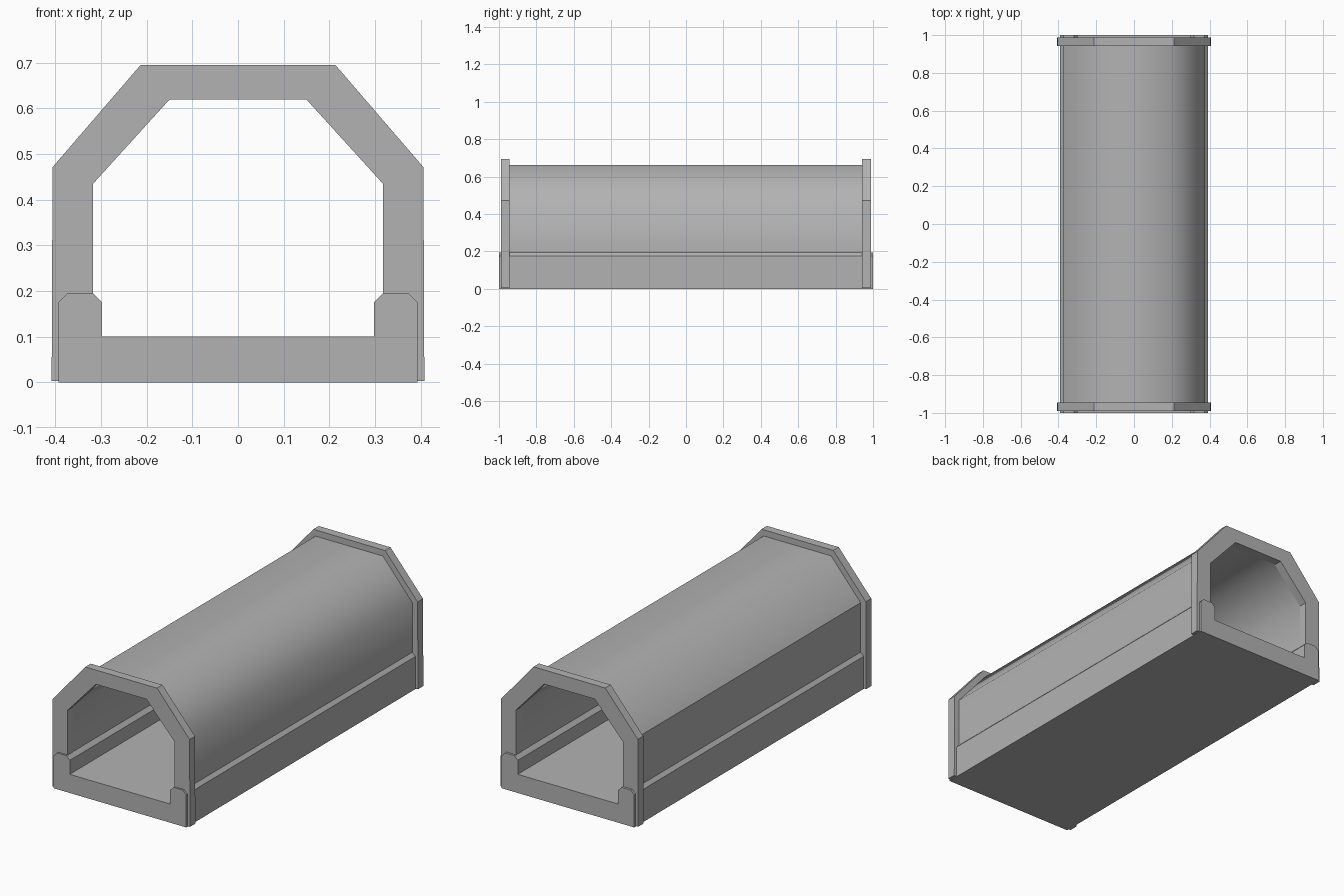
import bpy
import bmesh

if "Cube" in bpy.data.objects:
    bpy.data.objects.remove(bpy.data.objects["Cube"], do_unlink=True)

GREY = (0.45, 0.45, 0.45, 1.0)
mat = bpy.data.materials.new("concrete grey")
mat.use_nodes = True
mat.diffuse_color = GREY
mat.node_tree.nodes["Principled BSDF"].inputs["Base Color"].default_value = GREY


def mirrored(half):
    """Complete a right-half (x, z) line with its mirror image."""
    return half + [(-x, z) for x, z in reversed(half)]


def extrude_profile(name, outer, inner, y0, y1, smooth=False):
    """Extrude the band between two matching mirrored lines along y."""
    outer, inner = mirrored(outer), mirrored(inner)
    bm = bmesh.new()
    rows = [[bm.verts.new((x, y, z)) for x, z in line]
            for y in (y0, y1) for line in (outer, inner)]
    out0, in0, out1, in1 = rows
    for a, b in ((out0, out1), (in0, in1), (out0, in0), (out1, in1)):
        is_skin = (a, b) in ((out0, out1), (in0, in1))
        for i in range(len(a) - 1):
            face = bm.faces.new((a[i], a[i + 1], b[i + 1], b[i]))
            face.smooth = smooth and is_skin
    for i in (0, -1):
        bm.faces.new((out0[i], in0[i], in1[i], out1[i]))
    bmesh.ops.recalc_face_normals(bm, faces=bm.faces)
    # Borders between skin and caps stay sharp
    for edge in bm.edges:
        if not all(f.smooth for f in edge.link_faces):
            edge.smooth = False
    # The left-hand eave is a hard crease
    if smooth:
        crease = bm.edges.get((out0[-2], out1[-2]))
        crease.smooth = False
    mesh = bpy.data.meshes.new(name)
    bm.to_mesh(mesh)
    bm.free()
    mesh.materials.append(mat)
    obj = bpy.data.objects.new(name, mesh)
    bpy.context.collection.objects.link(obj)
    return obj


# Trough floor with chamfered kerbs
extrude_profile("floor_trough",
                [(0.373, 0.195), (0.393, 0.175), (0.393, 0), (0.298, 0)],
                [(0.318, 0.195), (0.298, 0.175), (0.298, 0.1), (0.298, 0.1)],
                -1, 1)

# Vaulted tunnel cover
extrude_profile("tunnel_cover",
                [(0.375, 0.19), (0.375, 0.458), (0.2, 0.662)],
                [(0.318, 0.19), (0.318, 0.436), (0.151, 0.621)],
                -0.96, 0.96, smooth=True)

# Portal frames at both ends
for name, y in (("front_portal", -0.967), ("back_portal", 0.965)):
    extrude_profile(name,
                    [(0.408, 0.003), (0.406, 0.471), (0.213, 0.695)],
                    [(0.317, 0.003), (0.317, 0.435), (0.15, 0.619)],
                    y - 0.023, y + 0.023)
